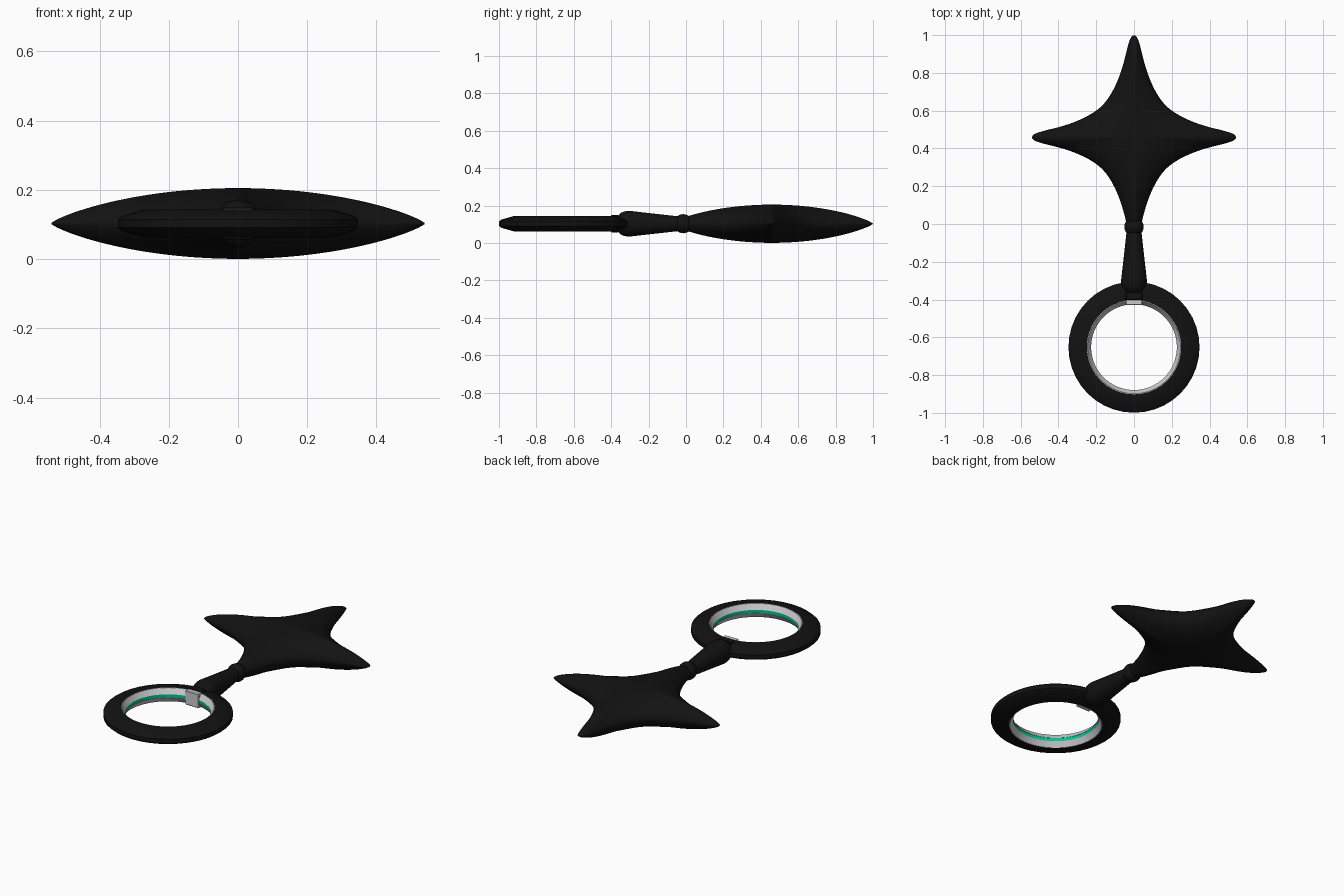
import bpy, bmesh, math
from mathutils import Matrix, Vector

if "Cube" in bpy.data.objects:
    bpy.data.objects.remove(bpy.data.objects["Cube"])

ZC = 0.103            # mid height of the whole piece
RING_Y = -0.652


def material(name, col):
    m = bpy.data.materials.new(name)
    m.diffuse_color = (*col, 1)
    m.use_nodes = True
    m.node_tree.nodes["Principled BSDF"].inputs["Base Color"].default_value = m.diffuse_color
    return m


black = material("black_gloss", (0.006, 0.006, 0.006))
green = material("green_band", (0.0, 0.55, 0.3))


def finish(name, bm, mat=None, angle=30):
    bmesh.ops.recalc_face_normals(bm, faces=bm.faces)
    me = bpy.data.meshes.new(name)
    bm.to_mesh(me)
    bm.free()
    ob = bpy.data.objects.new(name, me)
    bpy.context.collection.objects.link(ob)
    if mat:
        me.materials.append(mat)
    bpy.ops.object.select_all(action='DESELECT')
    ob.select_set(True)
    bpy.context.view_layer.objects.active = ob
    bpy.ops.object.shade_smooth_by_angle(angle=math.radians(angle))
    return ob


def lathe(name, profile, n, mat=None, closed=True, matrix=Matrix(), angle=30):
    """Spin (radius, height) points around z, then place with matrix."""
    bm = bmesh.new()
    rows = []
    for i in range(n):
        a = 2 * math.pi * i / n
        rows.append([bm.verts.new(matrix @ Vector((r * math.cos(a), r * math.sin(a), h)))
                     for r, h in profile])
    m = len(profile)
    for i in range(n):
        a, b = rows[i], rows[(i + 1) % n]
        for j in range(m if closed else m - 1):
            k = (j + 1) % m
            bm.faces.new((a[j], b[j], b[k], a[k]))
    bmesh.ops.remove_doubles(bm, verts=bm.verts, dist=1e-5)
    return finish(name, bm, mat, angle)


def box(name, lo, hi, mat=None):
    bm = bmesh.new()
    bmesh.ops.create_cube(bm, size=1)
    for v in bm.verts:
        v.co = [lo[i] + (v.co[i] + 0.5) * (hi[i] - lo[i]) for i in range(3)]
    bmesh.ops.bevel(bm, geom=bm.edges[:], offset=0.004, segments=1, affect='EDGES')
    return finish(name, bm, mat)


# Star body: half an arm outline, reflected into all eight sectors
arm = [(.542, 0), (.539, .009), (.53, .017), (.51, .025), (.47, .037), (.4, .053),
       (.34, .071), (.27, .099), (.21, .133), (.167, .167)]
quarter = arm + [(y, x) for x, y in arm[-2:0:-1]]
outline = []
for q in range(4):
    rot = Matrix.Rotation(q * math.pi / 2, 2)
    outline += [rot @ Vector(p) for p in quarter]

bm = bmesh.new()
steps = 14
rings = []
for side in (1, -1):
    ks = range(1, steps + 1) if side == 1 else range(steps - 1, 0, -1)
    for k in ks:
        s = math.sin(k / steps * math.pi / 2)
        ring = []
        for p in outline:
            t = math.atan2(p.y, p.x) % (math.pi / 2)
            t = min(t, math.pi / 2 - t)
            power = 0.5 + 0.3 * math.exp(-(t / 0.2) ** 2)   # arms taper faster
            z = side * 0.1025 * max(0, 1 - s * s) ** power
            ring.append(bm.verts.new((p.x * s, 0.459 + p.y * s, ZC + z)))
        rings.append(ring)
n = len(outline)
for a, b in zip(rings, rings[1:]):
    for i in range(n):
        j = (i + 1) % n
        bm.faces.new((a[i], a[j], b[j], b[i]))
for ring, z in ((rings[0], 0.1025), (rings[-1], -0.1025)):
    c = bm.verts.new((0, 0.459, ZC + z))
    for i in range(n):
        bm.faces.new((ring[i], ring[(i + 1) % n], c))
star = finish("star_body", bm, black, 180)
sub = star.modifiers.new("smooth", 'SUBSURF')
sub.levels = sub.render_levels = 1

# Ball joint between star and stem
bm = bmesh.new()
bmesh.ops.create_uvsphere(bm, u_segments=24, v_segments=16, radius=0.051,
                          matrix=Matrix.Translation((0, -0.015, ZC)))
finish("ball_joint", bm, black, 60)

# Tapered stem with rounded end, spun along -y
along = Matrix.Translation((0, 0, ZC)) @ Matrix.Rotation(math.pi / 2, 4, 'X')
lathe("tapered_stem", [(0, .02), (.037, .02), (.046, .1), (.057, .2), (.067, .285),
                       (.069, .305), (.066, .33), (.057, .35), (.04, .365), (0, .37)],
      32, black, False, along, 40)

# Ring: bevelled outer shell, sloped liner, coloured band
at_ring = Matrix.Translation((0, RING_Y, ZC))
lathe("ring_shell", [(.347, -.012), (.347, .012), (.335, .022), (.268, .041), (.25, .041),
                     (.25, -.041), (.268, -.041), (.335, -.022)],
      40, black, True, at_ring)
for name, s in (("ring_liner_upper", 1), ("ring_liner_lower", -1)):
    lathe(name, [(.251, .04 * s), (.246, .04 * s), (.227, .01 * s), (.251, .01 * s)],
          64, None, True, at_ring)
lathe("ring_band", [(.251, .0105), (.229, .0105), (.229, -.0105), (.251, -.0105)],
      64, green, True, at_ring)

# Clip holding the ring to the stem
box("clip_collar", (-.045, -.402, ZC - .046), (.045, -.36, ZC + .046), black)
box("clip_pad", (-.045, -.43, ZC - .042), (.045, -.395, ZC + .042))
